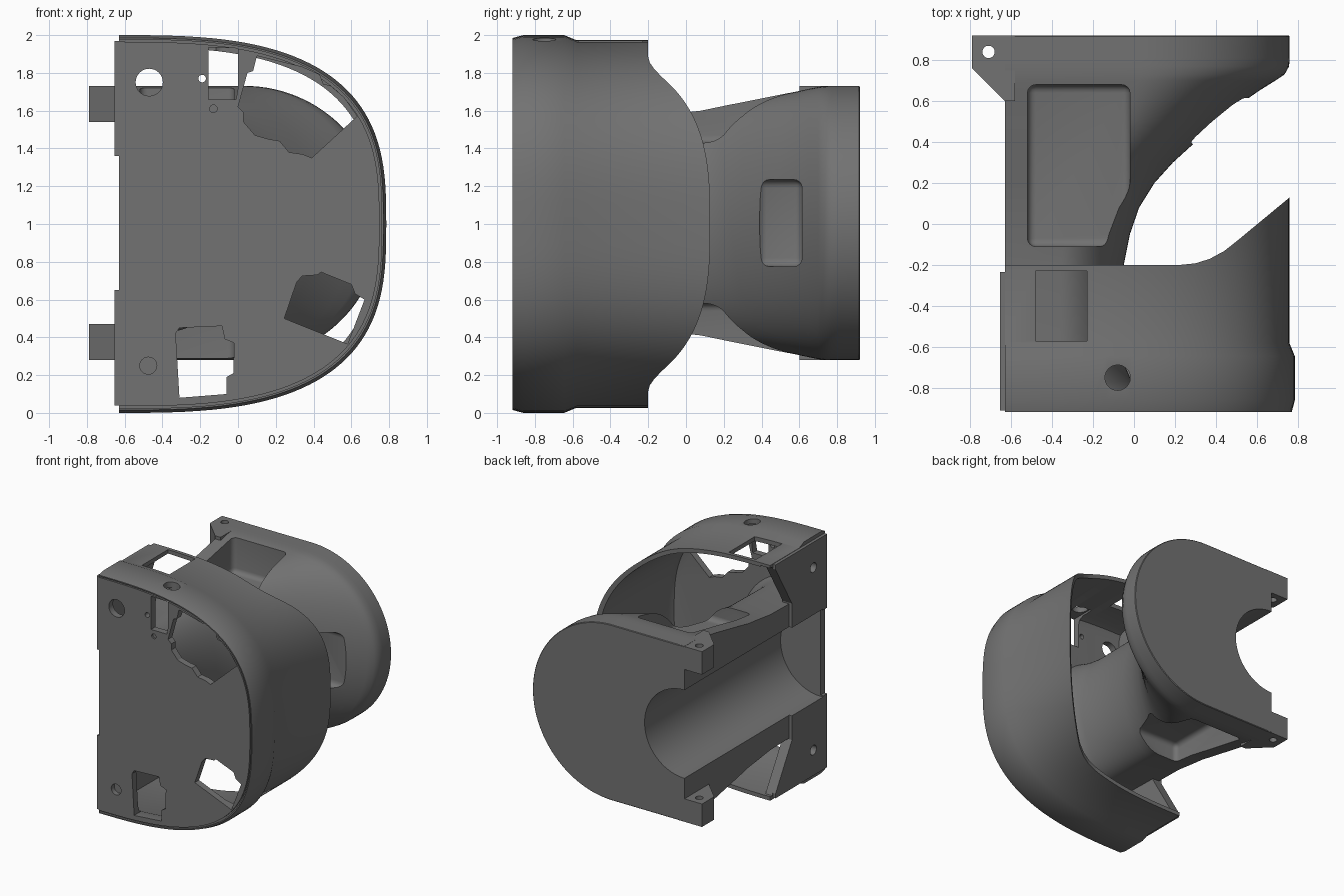
import bpy, bmesh, math
from mathutils import Vector

if "Cube" in bpy.data.objects:
    bpy.data.objects.remove(bpy.data.objects["Cube"])

ZC = 1.005  # mirror height


def make(name, bm):
    bmesh.ops.recalc_face_normals(bm, faces=bm.faces)
    me = bpy.data.meshes.new(name)
    bm.to_mesh(me)
    bm.free()
    ob = bpy.data.objects.new(name, me)
    bpy.context.collection.objects.link(ob)
    return ob


def loft(name, loops):
    bm = bmesh.new()
    rows = [[bm.verts.new(p) for p in lp] for lp in loops]
    n = len(rows[0])
    for a, b in zip(rows, rows[1:]):
        for i in range(n):
            j = (i + 1) % n
            bm.faces.new((a[i], a[j], b[j], b[i]))
    bm.faces.new(rows[0])
    bm.faces.new(rows[-1])
    return make(name, bm)


def prism(name, pts, axis, lo, hi):
    place = {'x': lambda u, v, w: (w, u, v),
             'y': lambda u, v, w: (u, w, v),
             'z': lambda u, v, w: (u, v, w)}[axis]
    return loft(name, [[place(u, v, w) for u, v in pts] for w in (lo, hi)])


def cyl(name, c, r, axis, lo, hi, n=32):
    pts = [(c[0] + r * math.cos(2 * math.pi * i / n),
            c[1] + r * math.sin(2 * math.pi * i / n)) for i in range(n)]
    return prism(name, pts, axis, lo, hi)


def box(name, x, y, z, bevel=0):
    ob = prism(name, [(x[0], y[0]), (x[1], y[0]), (x[1], y[1]), (x[0], y[1])], 'z', *z)
    if bevel:
        bm = bmesh.new()
        bm.from_mesh(ob.data)
        bmesh.ops.bevel(bm, geom=bm.edges[:], offset=bevel, segments=4,
                        profile=0.5, affect='EDGES')
        bm.to_mesh(ob.data)
        bm.free()
    return ob


def flip(pts):
    return [(u, 2 * ZC - v) for u, v in pts]


def boolean(ob, cutters, op='DIFFERENCE'):
    for c in cutters:
        c.hide_render = True
        m = ob.modifiers.new('cut', 'BOOLEAN')
        m.operation, m.solver, m.object = op, 'EXACT', c
    dg = bpy.context.evaluated_depsgraph_get()
    dg.update()
    me = bpy.data.meshes.new_from_object(ob.evaluated_get(dg))
    ob.modifiers.clear()
    ob.data = me


def d_loop(inset, y, left=-0.63, n=2.9, steps=72):
    a, b = 1.415 - inset, 1.0 - inset
    out = []
    for i in range(steps + 1):
        t = -math.pi / 2 + math.pi * i / steps
        c, s = max(0.0, math.cos(t)), math.sin(t)
        if c < 1e-6:
            c = 0.0
        x = -0.63 + a * c ** (2 / n)
        z = 1.0 + b * math.copysign(abs(s) ** (2 / n), s)
        out.append(Vector((max(x, left + 0.0004 * min(i, steps - i)), y, z)))
    return out


def body_loop(y, cx, xmax, half, steps=56):
    out = [Vector((-0.6295, y, ZC - half))]
    for i in range(steps + 1):
        t = -math.pi / 2 + math.pi * i / steps
        out.append(Vector((cx + (xmax - cx) * math.cos(t), y, ZC + half * math.sin(t))))
    out.append(Vector((-0.6295, y, ZC + half)))
    return out


# front housing: hollow D-shaped shell with front plate, rim groove and stepped wall
inner = [(0.13, -0.86), (0.085, -0.845), (0.065, -0.80), (0.055, 0.3)]
outer = [(0.027, 0.3), (0.027, -0.58), (0.0, -0.645), (0.0, -0.86), (0.015, -0.918),
         (0.024, -0.918), (0.024, -0.9), (0.036, -0.9), (0.036, -0.915)]
housing = loft("front_housing", [d_loop(i, y, -0.57) for i, y in inner] +
               [d_loop(i, y) for i, y in outer])

# rear body: neck flaring to the round-ended flange, with a fillet at the plate
body = loft("rear_body", [body_loop(*r) for r in (
    (-0.88, -0.36, 0.14, 0.55), (-0.83, -0.36, 0.05, 0.55), (-0.77, -0.36, -0.01, 0.55),
    (-0.68, -0.36, -0.05, 0.55), (-0.2, -0.36, -0.05, 0.56), (-0.05, -0.34, -0.02, 0.58),
    (0.08, -0.30, 0.025, 0.595), (0.2, -0.25, 0.10, 0.62), (0.3, -0.20, 0.19, 0.64),
    (0.4, -0.14, 0.30, 0.66), (0.5, -0.08, 0.41, 0.68), (0.58, -0.04, 0.51, 0.695),
    (0.65, 0.0, 0.61, 0.71), (0.70, 0.02, 0.69, 0.72), (0.73, 0.035, 0.735, 0.724),
    (0.77, 0.035, 0.757, 0.726), (0.81, 0.035, 0.76, 0.726), (0.915, 0.035, 0.76, 0.726),
    (0.92, 0.035, 0.755, 0.721))])

# shared cutters: long bore and the side screw holes
bore = cyl("bore_cutter", (-0.63, ZC), 0.365, 'y', -0.858, 1.2, 96)
side_holes = [cyl("side_hole_cutter", (-0.73, z), 0.04, 'x', -0.8, -0.5) for z in (0.25, 1.76)]

# housing cutters: skirt sweep, side wall notches, plate openings, top openings
skirt = prism("skirt_cutter", [(-1, -0.2), (0.22, -0.2), (0.3, -0.192), (0.37, -0.17),
                               (0.44, -0.132), (0.5, -0.085), (0.76, 0.13), (0.95, 0.29),
                               (0.95, 1), (-1, 1)], 'z', -1, 3)
notch = [(-0.1, 0.06), (-0.225, 0.06), (-0.45, 0.44), (-0.45, 0.7), (-0.1, 0.7)]
notches = [prism("notch_cutter", p, 'x', -0.8, -0.54) for p in (notch, flip(notch))]
openings = [
    [(0.0, 1.62), (0.03, 1.59), (0.03, 1.54), (0.09, 1.47), (0.16, 1.45), (0.22, 1.44),
     (0.27, 1.38), (0.34, 1.37), (0.39, 1.35), (0.63, 1.57), (0.56, 1.67), (0.49, 1.73),
     (0.45, 1.74), (0.43, 1.79), (0.34, 1.83), (0.1, 1.89), (0.08, 1.81), (0.05, 1.8)],
    [(-0.155, 1.66), (-0.01, 1.66), (0.0, 1.72), (0.0, 1.93), (-0.155, 1.935)],
    [(0.245, 0.5), (0.58, 0.365), (0.67, 0.6), (0.62, 0.63), (0.6, 0.68), (0.44, 0.745),
     (0.42, 0.73), (0.34, 0.725), (0.31, 0.69)],
    [(-0.31, 0.08), (-0.06, 0.1), (-0.06, 0.19), (-0.025, 0.21), (-0.02, 0.37),
     (-0.07, 0.39), (-0.085, 0.46), (-0.31, 0.45), (-0.33, 0.42)]]
plate_cuts = [prism("plate_opening_cutter", p, 'y', -1.1, -0.7) for p in openings]
plate_cuts += [cyl("plate_hole_cutter", c, r, 'y', -1.1, d) for c, r, d in (
    ((-0.47, 1.75), 0.072, -0.7), ((-0.19, 1.77), 0.02, -0.7),
    ((-0.13, 1.61), 0.02, -0.9), ((-0.475, 0.25), 0.045, -0.875))]
top_cuts = [box("switch_cutter", (-0.48, -0.23), (-0.57, -0.23), (1.85, 2.2)),
            cyl("socket_cutter", (-0.08, -0.75), 0.062, 'z', 1.85, 2.2, 24)]
boolean(housing, [skirt, bore] + notches + side_holes + plate_cuts + top_cuts)

# thin pads on the flat side
pad = [(-0.91, 0.04), (-0.235, 0.04), (-0.235, 0.65), (-0.91, 0.65)]
pads = [prism(n, p, 'x', -0.655, -0.6) for n, p in
        (("lower_side_pad", pad), ("upper_side_pad", flip(pad)))]
for p in pads:
    boolean(p, side_holes + notches + [bore])

# mounting ears on the flange
ear = [(-0.58, 0.919), (-0.79, 0.919), (-0.79, 0.76), (-0.63, 0.6), (-0.58, 0.6)]
ear_hole = cyl("ear_hole_cutter", (-0.71, 0.84), 0.03, 'z', -1, 3)
ears = [prism("lower_ear", ear, 'z', 0.28, 0.47), prism("upper_ear", ear, 'z', 1.54, 1.73)]
for e in ears:
    boolean(e, [ear_hole])

# body cutters: top and bottom pockets, side grip pocket
pockets = [box("pocket_cutter", (-0.52, -0.02), (-0.11, 0.68), z, 0.04)
           for z in ((1.43, 2.2), (2 * ZC - 2.2, 2 * ZC - 1.43))]
grip = box("grip_cutter", (0.27, 0.9), (0.38, 0.615), (0.775, 1.235), 0.045)
boolean(body, [bore, grip] + pockets)

# tidy cutters, colour and shade
for ob in list(bpy.data.objects):
    if "cutter" in ob.name:
        bpy.data.objects.remove(ob)
grey = bpy.data.materials.new("dark_grey")
grey.diffuse_color = (0.17, 0.17, 0.17, 1)
grey.use_nodes = True
grey.node_tree.nodes["Principled BSDF"].inputs["Base Color"].default_value = grey.diffuse_color
bpy.ops.object.select_all(action='DESELECT')
for ob in [housing, body] + pads + ears:
    ob.data.materials.clear()
    ob.data.materials.append(grey)
    ob.select_set(True)
bpy.context.view_layer.objects.active = housing
bpy.ops.object.shade_smooth_by_angle(angle=math.radians(30))
